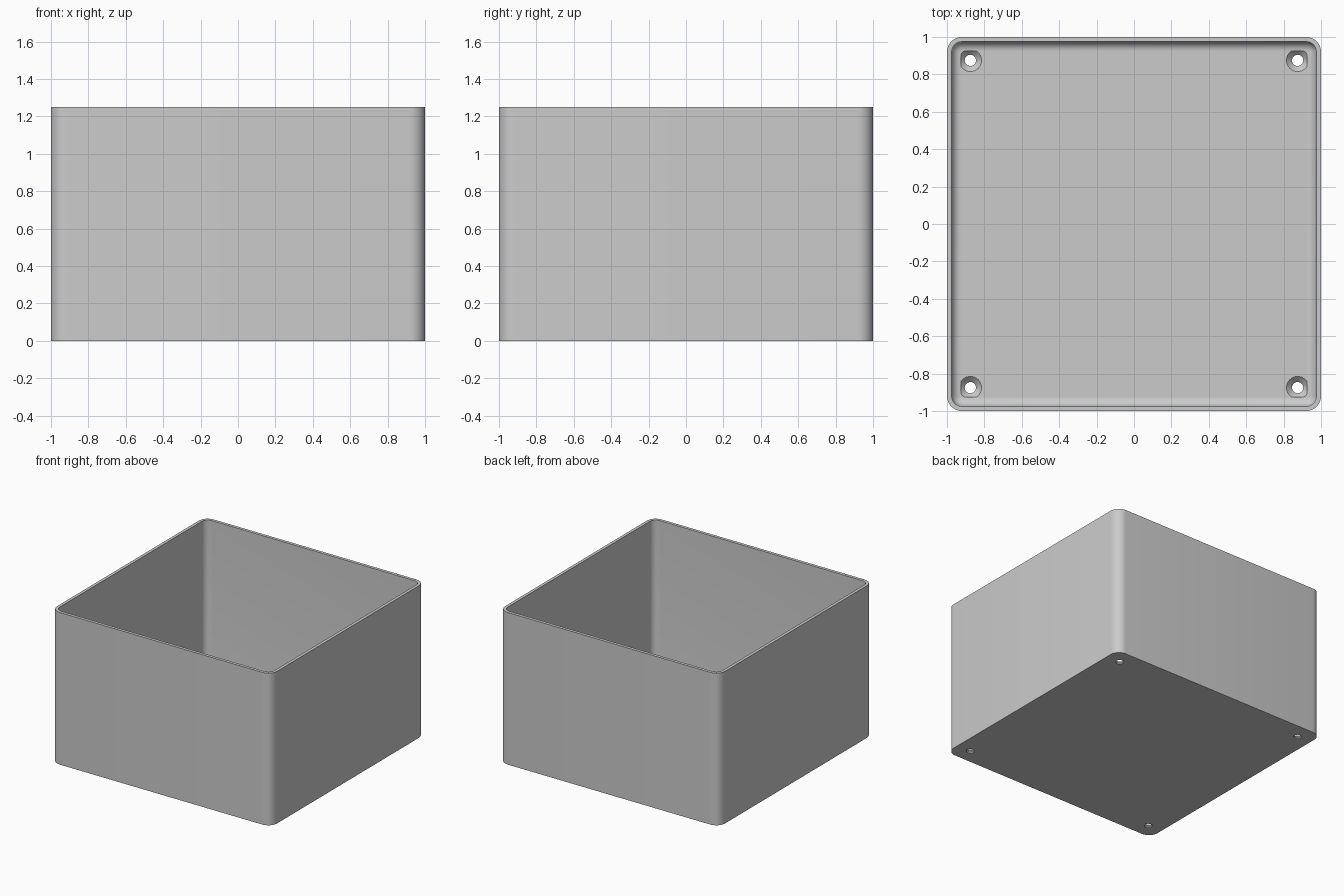
import bpy
import bmesh
from math import sin, cos, pi, radians

if "Cube" in bpy.data.objects:
    bpy.data.objects.remove(bpy.data.objects["Cube"])

HEIGHT, WALL, FLOOR = 1.25, 0.025, 0.04
CORNER, FILLET = 0.08, 0.05
HOLE_AT, HOLE_R, SINK_R = 0.875, 0.03, 0.06

grey = bpy.data.materials.new("plain grey")
grey.use_nodes = True
colour = (0.6, 0.6, 0.6, 1)
grey.diffuse_color = colour
grey.node_tree.nodes["Principled BSDF"].inputs["Base Color"].default_value = colour

bm = bmesh.new()


def make_ring(points, z):
    return [bm.verts.new((x, y, z)) for x, y in points]


def rounded_square(inset, z, steps=8):
    """Closed ring of vertices, inset from the outer wall."""
    half, r = 1 - inset, max(CORNER - inset, 0.004)
    points = []
    for quarter, (sx, sy) in enumerate([(1, 1), (-1, 1), (-1, -1), (1, -1)]):
        for i in range(steps + 1):
            a = (quarter + i / steps) * pi / 2
            points.append((sx * (half - r) + r * cos(a), sy * (half - r) + r * sin(a)))
    return make_ring(points, z)


def circle(cx, cy, r, z, sides=32):
    angles = [2 * pi * i / sides for i in range(sides)]
    return make_ring([(cx + r * cos(a), cy + r * sin(a)) for a in angles], z)


def loft(rings):
    for a, b in zip(rings, rings[1:]):
        for i in range(len(a)):
            j = (i + 1) % len(a)
            bm.faces.new((a[i], a[j], b[j], b[i]))


def fill(rings):
    """Flat sheet bounded by the first ring, with the others as holes."""
    edges = [bm.edges.get((r[i - 1], r[i])) for r in rings for i in range(len(r))]
    bmesh.ops.triangle_fill(bm, edges=edges, use_beauty=True, normal=(0, 0, 1))


# Outer wall, rim, inner wall and the rounded edge around the floor
shell = [rounded_square(0, 0), rounded_square(0, HEIGHT), rounded_square(WALL, HEIGHT)]
for i in range(9):
    a = i / 8 * pi / 2
    shell.append(rounded_square(WALL + FILLET * (1 - cos(a)), FLOOR + FILLET * (1 - sin(a))))
loft(shell)

# Countersunk screw holes in the corners
floor_rings, base_rings = [shell[-1]], [shell[0]]
for sx in (-1, 1):
    for sy in (-1, 1):
        x, y = sx * HOLE_AT, sy * HOLE_AT
        hole = [circle(x, y, SINK_R, FLOOR), circle(x, y, HOLE_R, FLOOR - 0.03), circle(x, y, HOLE_R, 0)]
        loft(hole)
        floor_rings.append(hole[0])
        base_rings.append(hole[-1])

# Floor and underside
fill(floor_rings)
fill(base_rings)
bmesh.ops.recalc_face_normals(bm, faces=bm.faces)

mesh = bpy.data.meshes.new("open_box")
bm.to_mesh(mesh)
bm.free()
mesh.materials.append(grey)
box = bpy.data.objects.new("open_box", mesh)
bpy.context.collection.objects.link(box)
bpy.context.view_layer.objects.active = box
box.select_set(True)
bpy.ops.object.shade_smooth_by_angle(angle=radians(30))
